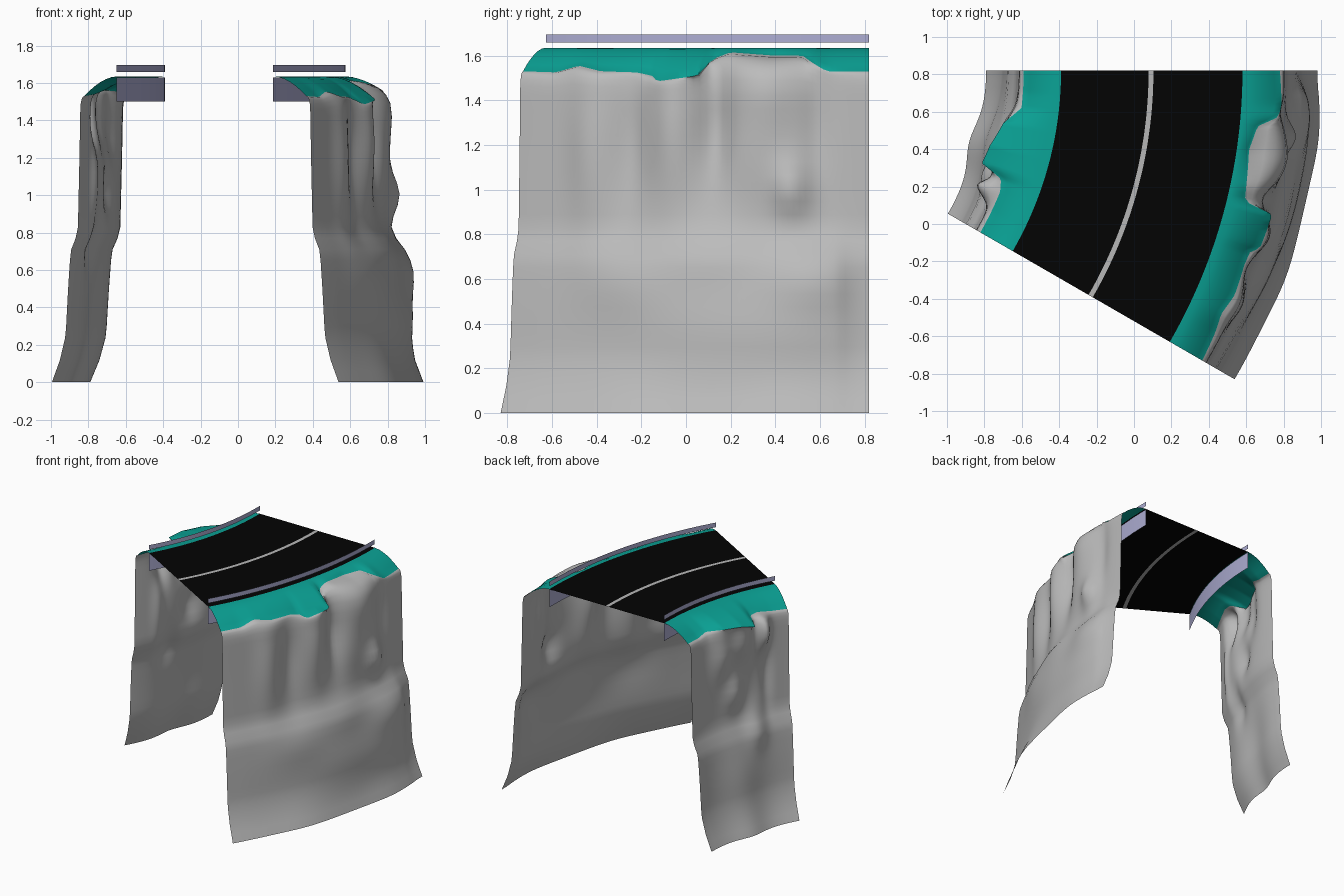
import bpy, math

if "Cube" in bpy.data.objects:
    bpy.data.objects.remove(bpy.data.objects["Cube"])

CX, CY = -2.32, 0.82          # centre of the bend
R_IN, R_OUT, DECK = 1.93, 2.90, 1.635
STEPS, SWEEP = 64, 30.0


def material(name, rgb):
    m = bpy.data.materials.new(name)
    m.diffuse_color = (*rgb, 1)
    m.use_nodes = True
    m.node_tree.nodes["Principled BSDF"].inputs["Base Color"].default_value = m.diffuse_color
    return m


ASPHALT = material("asphalt_black", (0.001, 0.001, 0.001))
PAINT = material("line_grey", (0.47, 0.47, 0.47))
GRASS = material("teal_grass", (0.003, 0.36, 0.30))
ROCK = material("rock_grey", (0.50, 0.50, 0.50))
METAL = material("lavender_rail", (0.42, 0.42, 0.65))


def lerp_table(table, x):
    """Linear lookup in rows of (key, value, value...)."""
    if x <= table[0][0]:
        return table[0][1:]
    for a, b in zip(table, table[1:]):
        if x <= b[0]:
            t = (x - a[0]) / (b[0] - a[0])
            return tuple(p + (q - p) * t for p, q in zip(a[1:], b[1:]))
    return table[-1][1:]


def sweep(name, section, mats, mat_rule, flip, angle=35):
    """Sweep section(theta) -> [(r, z)...] around the bend."""
    verts, faces, idx = [], [], []
    for i in range(STEPS + 1):
        deg = SWEEP * i / STEPS
        a = math.radians(deg)
        pts = section(deg)
        n = len(pts)
        verts += [(CX + r * math.cos(a), CY - r * math.sin(a), z) for r, z in pts]
    for i in range(STEPS):
        for j in range(n - 1):
            q = (i * n + j, i * n + j + 1, (i + 1) * n + j + 1, (i + 1) * n + j)
            faces.append(q[::-1] if flip else q)
            idx.append(mat_rule(j))
    me = bpy.data.meshes.new(name)
    me.from_pydata(verts, [], faces)
    for m in mats:
        me.materials.append(m)
    me.polygons.foreach_set("material_index", idx)
    ob = bpy.data.objects.new(name, me)
    bpy.context.collection.objects.link(ob)
    bpy.ops.object.select_all(action='DESELECT')
    ob.select_set(True)
    bpy.context.view_layer.objects.active = ob
    bpy.ops.object.shade_smooth_by_angle(angle=math.radians(angle))
    return ob


# Road deck with the centre line as its own strip
sweep("road", lambda d: [(r, DECK) for r in (R_IN, 2.398, 2.424, R_OUT)],
      [ASPHALT, PAINT], lambda j: 1 if j == 1 else 0, True)

# Guard rails above and skirts below both road edges
for side, r, flip in (("left", R_IN, False), ("right", R_OUT - .005, True)):
    for part, top, low in (("rail", 1.695, 1.66), ("skirt", 1.63, 1.50)):
        sweep(f"{side}_{part}", lambda d: [(r, top), (r, low)],
              [METAL], lambda j: 0, flip)

# Cliff face: height -> distance outwards from the road edge
PROFILE = [(0, .40), (.12, .35), (.25, .315), (.5, .30), (.7, .285),
           (.8, .24), (1.2, .23), (1.45, .225), (1.6, .20)]

# Grass edge: angle -> distance outwards, height
RIGHT_EDGE = [(0, .20, 1.53), (3.5, .215, 1.53), (4.6, .20, 1.565), (5.7, .095, 1.60),
              (8.2, .065, 1.60), (12, .085, 1.615), (13.5, .095, 1.585),
              (14.1, .255, 1.51), (17.6, .24, 1.485), (18.3, .195, 1.51),
              (19.7, .19, 1.525), (22.8, .20, 1.53), (25, .175, 1.555),
              (27, .19, 1.525), (30, .20, 1.53)]
LEFT_EDGE = [(0, .20, 1.53), (4, .20, 1.53), (6.6, .20, 1.55), (9.8, .285, 1.56),
             (14.5, .33, 1.555), (18.2, .345, 1.53), (19.8, .22, 1.56),
             (22, .20, 1.56), (26, .20, 1.54), (30, .20, 1.53)]

# Rock lumps and hollows: angle, height, angle spread, height spread, amount
RIGHT_LUMPS = [(16.3, 1.3, 1.8, .35, .045), (12.8, 1.3, 1.4, .25, -.055),
               (8.5, 1.48, 2.6, .2, .045), (9, 1.15, 3, .25, .03),
               (6.3, 1.0, 1.6, .12, .06),
               (23.5, 1.2, 1.8, .35, .03), (20, 1.2, 1.5, .3, -.03),
               (4.2, 1.3, 1.2, .25, -.02),
               (4.5, .6, 4, .15, .06), (5, .33, 5, .18, .035),
               (13, .38, 8, .3, .055), (13, .72, 4, .15, .03),
               (20, .6, 4, .15, .025), (6, 0, 4, .15, .02),
               (19.5, 0, 4, .2, .015)]
LEFT_LUMPS = [(16, 1.45, 4, .22, .09), (22.5, 1.45, 2, .16, .10),
              (10, 1.35, 3, .2, .05), (14, 1.03, 3, .12, .05),
              (24, 1.1, 1.5, .25, -.02), (20, .75, 3, .15, .04),
              (14, .35, 7, .35, .045), (15, 0, 5, .2, .025)]


def cliff_distance(lumps, deg, z):
    d = lerp_table(PROFILE, z)[0]
    fade = min(1, deg / 2.5, (SWEEP - deg) / 2.5)      # ends stay tileable
    for a, h, sa, sh, amt in lumps:
        d += fade * amt * math.exp(-((deg - a) / sa) ** 2 - ((z - h) / sh) ** 2)
    return d


GRASS_ROWS = 6
ROCK_TOP = 1.42


def bank_section(base, sign, edge, lumps):
    def section(deg):
        eb, ez = lerp_table(edge, deg)
        pts = []
        for k in range(GRASS_ROWS + 1):            # rounded grass shoulder
            s = k / GRASS_ROWS
            pts.append((eb * s, DECK - (DECK - ez) * s ** 1.8))
        d0 = cliff_distance(lumps, deg, ROCK_TOP)
        for k in range(1, 6):                      # rounded rock brow
            s = k / 5 * math.pi / 2
            pts.append((eb + (d0 - eb) * math.sin(s) ** .8,
                        ROCK_TOP + (ez - ROCK_TOP) * max(0, math.cos(s)) ** .8))
        for k in range(1, 25):                     # rock wall down to the ground
            z = ROCK_TOP * (1 - k / 24)
            pts.append((cliff_distance(lumps, deg, z), z))
        return [(base + sign * d, z) for d, z in pts]
    return section


for name, base, sign, edge, lumps in (
        ("left_cliff", R_IN, -1, LEFT_EDGE, LEFT_LUMPS),
        ("right_cliff", R_OUT, 1, RIGHT_EDGE, RIGHT_LUMPS)):
    sweep(name, bank_section(base, sign, edge, lumps), [GRASS, ROCK],
          lambda j: 0 if j < GRASS_ROWS else 1, sign > 0, 50)
